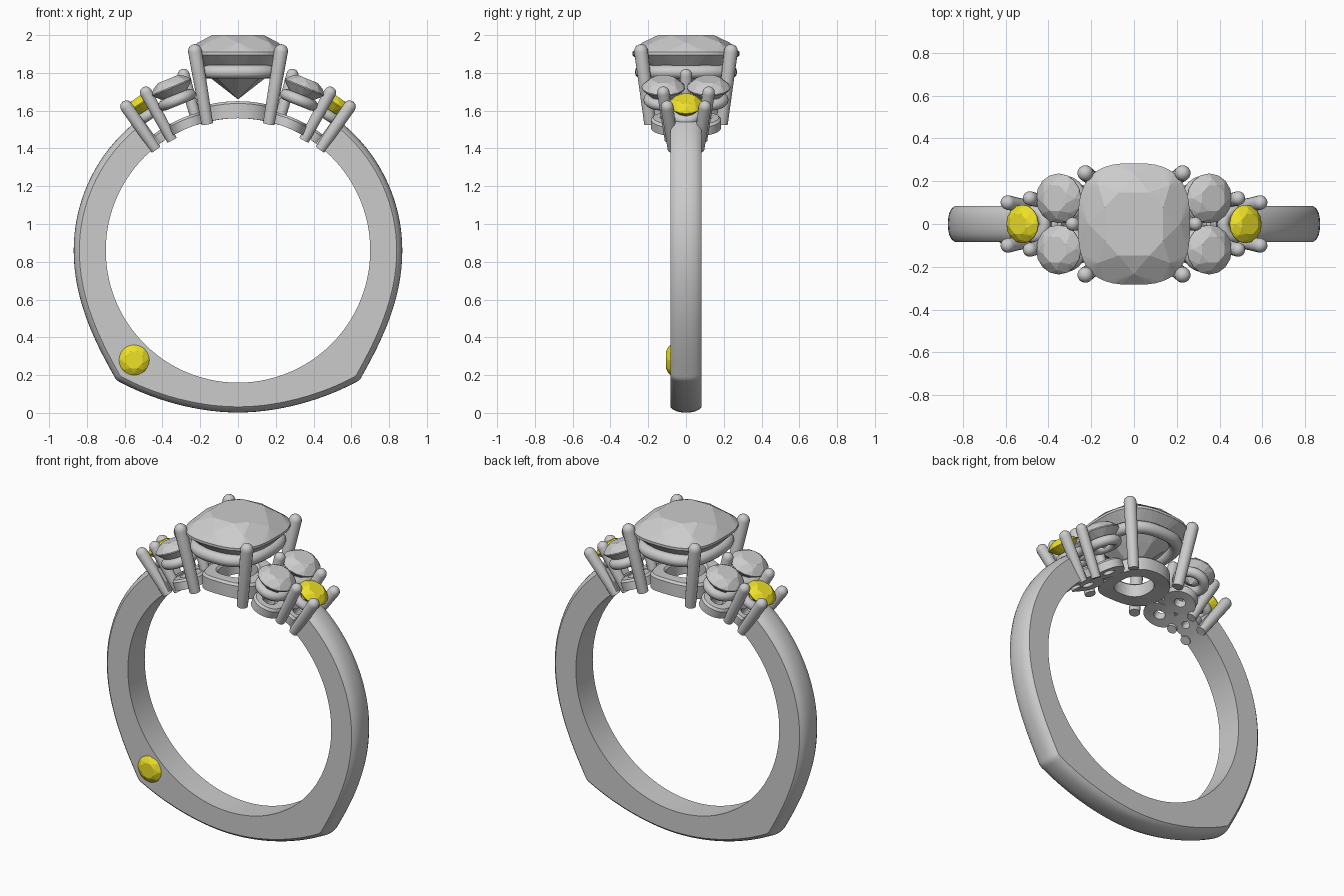
import bpy, bmesh
from math import sin, cos, pi, sqrt, radians, copysign
from mathutils import Matrix, Vector

if "Cube" in bpy.data.objects:
    bpy.data.objects.remove(bpy.data.objects["Cube"])

CENTRE = Vector((0, 0, 0.86))   # middle of the finger hole
INNER = 0.70

yellow = bpy.data.materials.new("yellow_stone")
yellow.diffuse_color = (0.85, 0.75, 0.02, 1)
yellow.use_nodes = True
yellow.node_tree.nodes["Principled BSDF"].inputs["Base Color"].default_value = yellow.diffuse_color


def finish(name, bm, smooth=True, mat=None):
    bmesh.ops.recalc_face_normals(bm, faces=bm.faces)
    me = bpy.data.meshes.new(name)
    bm.to_mesh(me)
    bm.free()
    ob = bpy.data.objects.new(name, me)
    bpy.context.collection.objects.link(ob)
    if mat:
        me.materials.append(mat)
    if smooth:
        bpy.ops.object.select_all(action='DESELECT')
        ob.select_set(True)
        bpy.context.view_layer.objects.active = ob
        bpy.ops.object.shade_smooth_by_angle(angle=radians(35))
    return ob


def loft(name, rings, loop=False):
    """Skin a row of equal closed cross-sections."""
    bm = bmesh.new()
    rows = [[bm.verts.new(p) for p in r] for r in rings]
    n = len(rows[0])
    for a, b in zip(rows, rows[1:] + (rows[:1] if loop else [])):
        for i in range(n):
            j = (i + 1) % n
            bm.faces.new((a[i], a[j], b[j], b[i]))
    if not loop:
        bm.faces.new(rows[0])
        bm.faces.new(rows[-1])
    return finish(name, bm)


def oval(a, rx, ry, n=2.0):
    """Point on a superellipse; n = 2 is an ellipse, higher is squarer."""
    return (rx * copysign(abs(cos(a)) ** (2 / n), cos(a)),
            ry * copysign(abs(sin(a)) ** (2 / n), sin(a)))


def radial(deg, y=0, height=0):
    """Frame whose z points outward from the finger hole."""
    return (Matrix.Translation(CENTRE) @ Matrix.Rotation(radians(deg), 4, 'Y')
            @ Matrix.Translation((0, y, height)))


def gem(name, M, rx, ry, crown, pav, n=2.0, girdle=16, mat=None):
    """Faceted stone: table, crown, girdle, pavilion, culet."""
    pts = [(0, 0, -pav)]
    levels = [(8, .5, .55, crown), (8, 0, .82, crown * .55), (girdle, 0, 1, 0),
              (girdle, 0, 1, -.06 * pav), (8, 0, .54, -.56 * pav)]
    for count, turn, k, z in levels:
        for i in range(count):
            x, y = oval(2 * pi * (i + turn) / count, rx * k, ry * k, n)
            pts.append((x, y, z))
    bm = bmesh.new()
    for p in pts:
        bm.verts.new(M @ Vector(p))
    bmesh.ops.convex_hull(bm, input=bm.verts[:])
    bmesh.ops.dissolve_limit(bm, angle_limit=radians(1), verts=bm.verts[:], edges=bm.edges[:])
    return finish(name, bm, False, mat)


def hoop(name, M, rx, ry, section, n=2.0, bend=False, steps=40):
    """Closed ring; section is a list of (outward, up) offsets."""
    rings = []
    for i in range(steps):
        a = 2 * pi * i / steps
        ring = []
        for d, h in section:
            x, y = oval(a, rx + d, ry + d, n)
            if bend:
                h += sqrt(INNER ** 2 - x * x) - INNER
            ring.append(M @ Vector((x, y, h)))
        rings.append(ring)
    return loft(name, rings, True)


def prong(name, foot, tip, r):
    """Round claw with a domed tip."""
    foot, tip = Vector(foot), Vector(tip)
    axis = tip - foot
    length = axis.length
    M = Matrix.Translation(foot) @ axis.to_track_quat('Z', 'Y').to_matrix().to_4x4()
    prof = [(r * .85, 0)] + [(r * cos(t), length + r * sin(t))
                             for t in [radians(d) for d in (0, 20, 40, 60, 80)]]
    loft(name, [[M @ Vector((q * cos(2 * pi * i / 16), q * sin(2 * pi * i / 16), z))
                 for i in range(16)] for q, z in prof])


def tube(r):
    return [(r * cos(2 * pi * i / 12), r * sin(2 * pi * i / 12)) for i in range(12)]


def slab(w, h):
    c = .012
    return [(-w, 0), (w, 0), (w, h - c), (w - c, h), (c - w, h), (-w, h - c)]


def bezier(a, b, c, d, steps):
    a, b, c, d = map(Vector, (a, b, c, d))
    return [a * (1 - t) ** 3 + b * 3 * t * (1 - t) ** 2 + c * 3 * t * t * (1 - t) + d * t ** 3
            for t in [i / steps for i in range(steps + 1)]]


# Band: round shoulders, flattened foot with two soft corners
half = [Vector((.87 * sin(radians(d)), .86 + .87 * cos(radians(d)))) for d in range(36, 90, 3)]
half += bezier((.87, .86), (.87, .6), (.76, .38), (.662, .205), 16)
half += bezier((.655, .192), (.65, .18), (.64, .17), (.63, .165), 3)
half += bezier((.62, .160), (.45, .07), (.22, .002), (0, .002), 14)
outline = half + [Vector((-p.x, p.y)) for p in reversed(half[:-1])]
dome = [(-.083, .03), (-.07, .016), (-.05, .006), (-.025, .001), (0, 0),
        (.025, .001), (.05, .006), (.07, .016), (.083, .03)]
sections = []
for p in outline:
    v = Vector((p.x, 0, p.y)) - CENTRE
    u = v.normalized()
    ring = [CENTRE + u * (v.length - d) + Vector((0, y, 0)) for y, d in dome]
    ring += [CENTRE + u * INNER + Vector((0, y, 0)) for y in (.083, -.083)]
    sections.append(ring)
loft("band", sections)

# Centre stone and its basket
gem("centre_stone", Matrix.Translation((0, 0, 1.91)), .262, .284, .09, .25, 2.8, 48)
hoop("centre_gallery", Matrix.Translation((0, 0, 1.805)), .205, .235, tube(.036), 2.6)
hoop("centre_base", radial(0, 0, INNER), .145, .155, slab(.042, .09), 2.4, True)
for sx in (1, -1):
    for sy in (1, -1):
        prong("centre_prong", (sx * .163, sy * .19, 1.53), (sx * .228, sy * .238, 1.915), .037)

# Side clusters: two pale stones and one yellow stone on each shoulder
for s in (1, -1):
    for sy in (1, -1):
        gem("side_stone", radial(s * 22.2, sy * .12, .935), .113, .116, .045, .1)
        hoop("side_gallery", radial(s * 22, sy * .115, .86), .075, .08, tube(.03))
        hoop("side_base", radial(s * 22, sy * .09, INNER), .062, .066, slab(.03, .06), 2, True)
        prong("shoulder_prong", (s * .35, sy * .085, 1.445), (s * .487, sy * .12, 1.695), .033)
        prong("end_prong", (s * .435, sy * .068, 1.395), (s * .59, sy * .1, 1.62), .034)
    prong("inner_prong", (s * .215, 0, 1.53), (s * .288, 0, 1.79), .032)
    gem("yellow_side_stone", radial(s * 34, 0, .935), .09, .09, .035, .08, mat=yellow)
    hoop("yellow_gallery", radial(s * 33, 0, .86), .06, .06, tube(.028))
    hoop("yellow_base", radial(s * 33, 0, INNER), .05, .055, slab(.028, .06), 2, True)

# Yellow stone set in the front face of the band
gem("band_stone", Matrix.Translation((-.55, -.078, .28)) @ Matrix.Rotation(pi / 2, 4, 'X'),
    .086, .086, .028, .06, mat=yellow)
